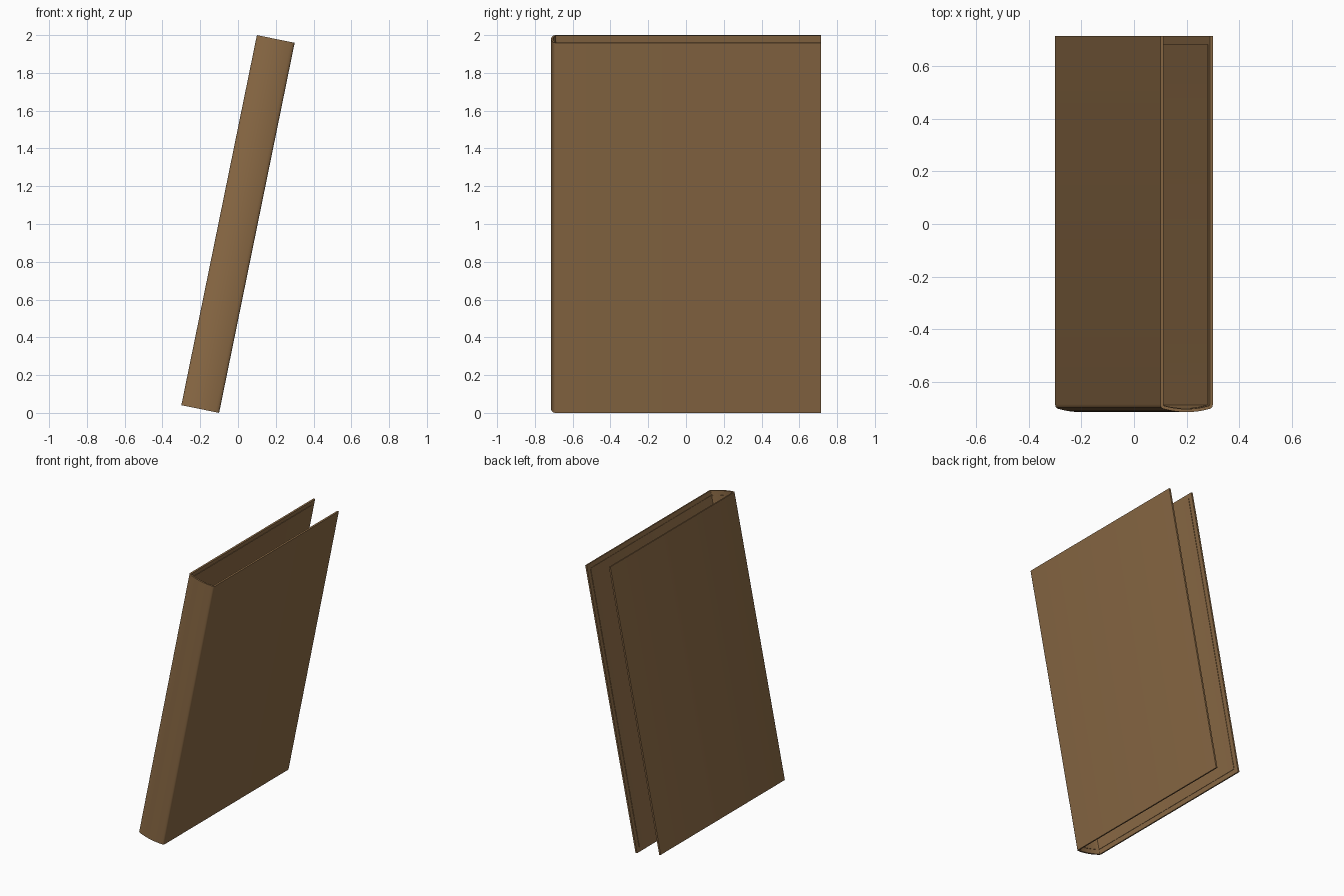
import bpy, bmesh, math
from mathutils import Matrix, Vector

if "Cube" in bpy.data.objects:
    bpy.data.objects.remove(bpy.data.objects["Cube"])

HALF_W, BACK, HEIGHT = 0.102, 0.715, 1.9995
WALL, LINER, INSET = 0.012, 0.003, 0.032
LEAN = Matrix.Translation((0, 0, 1)) @ Matrix.Rotation(math.asin(0.2), 4, 'Y')

leather = bpy.data.materials.new("brown_leather")
leather.diffuse_color = (0.26, 0.145, 0.06, 1)
leather.use_nodes = True
leather.node_tree.nodes["Principled BSDF"].inputs["Base Color"].default_value = leather.diffuse_color


def cover_path():
    """U-shaped outline: left board, rounded spine, right board."""
    half = []
    for i in range(9):                        # shallow spine arc
        x = 0.092 * i / 8
        half.append(Vector((x, -BACK + 0.013 * (x / 0.092) ** 2)))
    half += [Vector((0.0975, -0.6985)), Vector((0.1008, -0.693)),
             Vector((HALF_W, -0.685)), Vector((HALF_W, BACK))]
    left = [Vector((-p.x, p.y)) for p in reversed(half[1:])]
    return left + half


def offset(path, d):
    """Shift the outline towards the inside of the book."""
    out = []
    for i, p in enumerate(path):
        a = (p - path[i - 1]).normalized() if i else None
        b = (path[i + 1] - p).normalized() if i < len(path) - 1 else None
        a, b = a or b, b or a
        na, nb = Vector((-a.y, a.x)), Vector((-b.y, b.x))
        n = (na + nb).normalized()
        out.append(p + n * d / n.dot(na))
    return out


def u_shell(name, outer, thick, z):
    inner = offset(outer, thick)
    ring = outer + inner[::-1]
    n, m = len(ring), len(outer)
    bm = bmesh.new()
    lo = [bm.verts.new((p.x, p.y, -z)) for p in ring]
    hi = [bm.verts.new((p.x, p.y, z)) for p in ring]
    for i in range(n):
        j = (i + 1) % n
        bm.faces.new((lo[i], lo[j], hi[j], hi[i]))
    for i in range(m - 1):                    # top and bottom rims
        for v in (lo, hi):
            bm.faces.new((v[i], v[i + 1], v[n - 2 - i], v[n - 1 - i]))
    bmesh.ops.recalc_face_normals(bm, faces=bm.faces)
    bm.transform(LEAN)
    me = bpy.data.meshes.new(name)
    bm.to_mesh(me)
    bm.free()
    me.materials.append(leather)
    ob = bpy.data.objects.new(name, me)
    bpy.context.collection.objects.link(ob)
    bpy.ops.object.select_all(action='DESELECT')
    ob.select_set(True)
    bpy.context.view_layer.objects.active = ob
    bpy.ops.object.shade_smooth_by_angle(angle=math.radians(35))


# Outer cover: two boards and the spine
outline = cover_path()
u_shell("book_cover", outline, WALL, HEIGHT / 2)

# Lining sheet inside the cover, set back from the edges
lining = offset(outline, WALL - 0.001)
lining[0].y = lining[-1].y = BACK - INSET
u_shell("inner_lining", lining, LINER + 0.001, HEIGHT / 2 - INSET)
